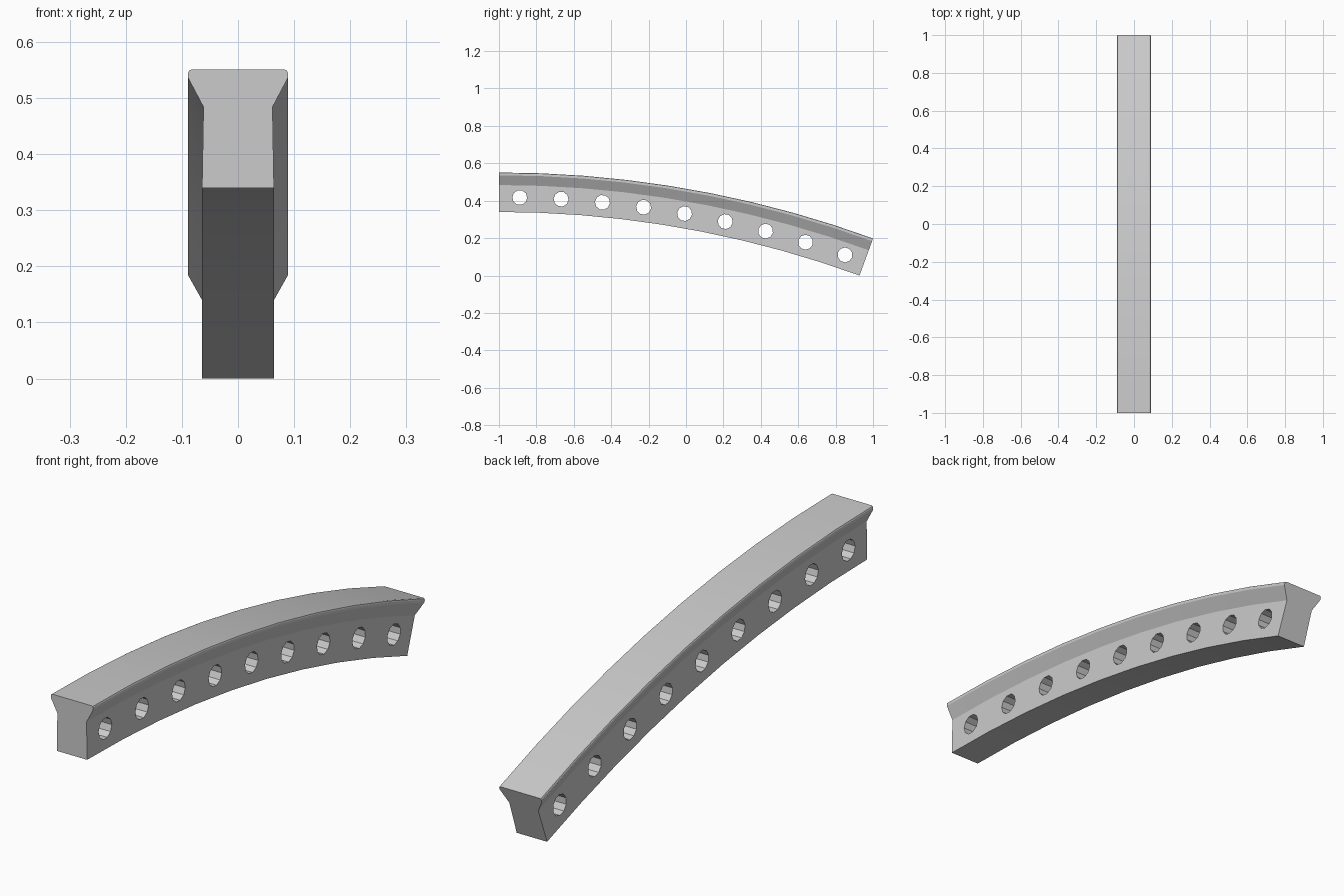
import bpy, bmesh, math
from mathutils import Matrix

if "Cube" in bpy.data.objects:
    bpy.data.objects.remove(bpy.data.objects["Cube"])

# Arc layout: 20 degree sweep starting level at y = -1 and ending at y = 1
SWEEP = math.radians(20)
SEGMENTS = 9
R_OUT = 2 / math.sin(SWEEP)
DEPTH = 0.211
Z_MID = -(R_OUT - DEPTH) * math.cos(SWEEP)


def arc_point(x, depth, angle):
    r = R_OUT - depth
    return (x, -1 + r * math.sin(angle), Z_MID + r * math.cos(angle))


def make_object(name, bm):
    bmesh.ops.recalc_face_normals(bm, faces=bm.faces)
    mesh = bpy.data.meshes.new(name)
    bm.to_mesh(mesh)
    bm.free()
    obj = bpy.data.objects.new(name, mesh)
    bpy.context.collection.objects.link(obj)
    return obj


# Curved beam: flanged cross-section (half width, depth below outer face)
half = [(0.083, 0), (0.087, 0.002), (0.089, 0.006), (0.089, 0.015),
        (0.0615, 0.067), (0.064, DEPTH)]
profile = half + [(-x, d) for x, d in reversed(half)]
bm = bmesh.new()
rings = [[bm.verts.new(arc_point(x, d, SWEEP * i / SEGMENTS)) for x, d in profile]
         for i in range(SEGMENTS + 1)]
n = len(profile)
for a, b in zip(rings, rings[1:]):
    for k in range(n):
        bm.faces.new((a[k], a[(k + 1) % n], b[(k + 1) % n], b[k]))
bm.faces.new(rings[0])
bm.faces.new(rings[-1])
beam = make_object("curved_beam", bm)

# Through holes: one in the middle of each segment
bm = bmesh.new()
for i in range(SEGMENTS):
    angle = SWEEP * (i + 0.5) / SEGMENTS
    place = (Matrix.Translation(arc_point(0, 0.133, angle))
             @ Matrix.Rotation(-angle, 4, 'X') @ Matrix.Rotation(math.pi / 2, 4, 'Y'))
    bmesh.ops.create_cone(bm, cap_ends=True, segments=10, radius1=0.04,
                          radius2=0.04, depth=0.4, matrix=place)
cutter = make_object("hole_cutter", bm)
cutter.hide_render = True

cut = beam.modifiers.new("holes", 'BOOLEAN')
cut.operation = 'DIFFERENCE'
cut.solver = 'EXACT'
cut.object = cutter
bpy.context.view_layer.objects.active = beam
beam.select_set(True)
bpy.ops.object.modifier_apply(modifier=cut.name)
bpy.data.objects.remove(cutter)
bpy.ops.object.shade_smooth_by_angle(angle=math.radians(20))
